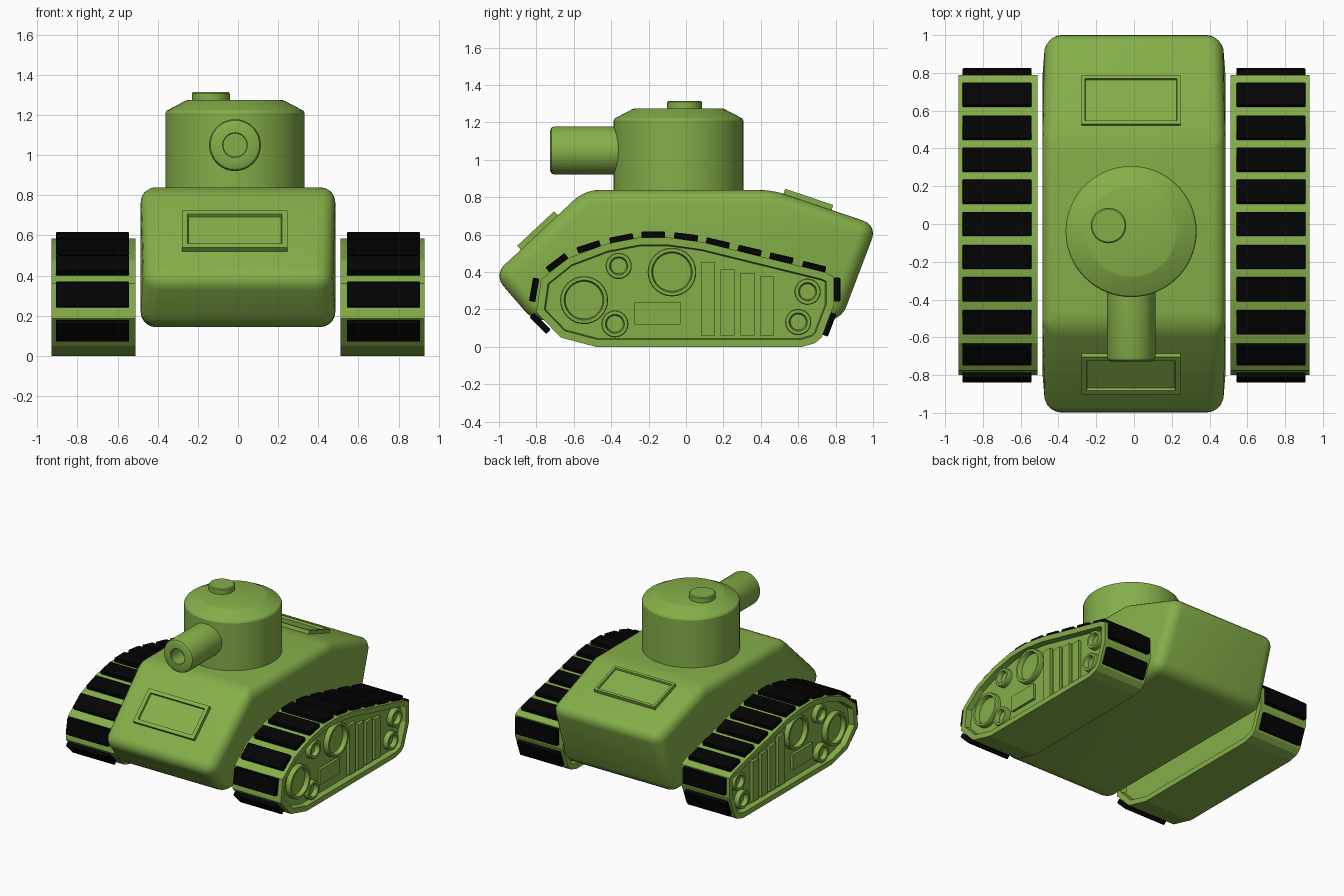
import bpy, bmesh, math
from mathutils import Matrix, Vector

if "Cube" in bpy.data.objects:
    bpy.data.objects.remove(bpy.data.objects["Cube"])


def material(name, rgb):
    m = bpy.data.materials.new(name)
    m.diffuse_color = (*rgb, 1)
    m.use_nodes = True
    m.node_tree.nodes["Principled BSDF"].inputs["Base Color"].default_value = m.diffuse_color
    return m


GREEN = material("army_green", (0.235, 0.43, 0.066))
BLACK = material("rubber_black", (0.0012, 0.0012, 0.0012))


def finish(bm, name, mat=GREEN, matrix=Matrix(), angle=35):
    bmesh.ops.transform(bm, matrix=matrix, verts=bm.verts)
    bmesh.ops.recalc_face_normals(bm, faces=bm.faces)
    me = bpy.data.meshes.new(name)
    bm.to_mesh(me)
    bm.free()
    me.materials.append(mat)
    ob = bpy.data.objects.new(name, me)
    bpy.context.collection.objects.link(ob)
    bpy.ops.object.select_all(action='DESELECT')
    ob.select_set(True)
    bpy.context.view_layer.objects.active = ob
    bpy.ops.object.shade_smooth_by_angle(angle=math.radians(angle))
    return ob


def prism(points, x0, x1):
    """Extrude a (y, z) side profile from x0 to x1."""
    bm = bmesh.new()
    f = bm.faces.new([bm.verts.new((x0, y, z)) for y, z in points])
    ext = bmesh.ops.extrude_face_region(bm, geom=[f])
    bmesh.ops.translate(bm, vec=(x1 - x0, 0, 0),
                        verts=[v for v in ext['geom'] if isinstance(v, bmesh.types.BMVert)])
    bmesh.ops.recalc_face_normals(bm, faces=bm.faces)
    return bm


def box(size):
    bm = bmesh.new()
    bmesh.ops.create_cube(bm, size=1, matrix=Matrix.Diagonal((*size, 1)))
    return bm


def recess(bm, direction, rim, depth, slope=0.003):
    """Sink the faces that point along direction, leaving a rim."""
    bm.normal_update()
    d = Vector(direction)
    for f in [f for f in bm.faces if f.normal.dot(d) > 0.99]:
        bmesh.ops.inset_region(bm, faces=[f], thickness=rim, use_even_offset=True)
        bmesh.ops.inset_region(bm, faces=[f], thickness=slope, depth=-depth, use_even_offset=True)


def lathe(name, profile, matrix, steps=48):
    """Spin an (r, z) profile about local z."""
    bm = bmesh.new()
    vs = [bm.verts.new((r, 0, z)) for r, z in profile]
    es = [bm.edges.new(p) for p in zip(vs, vs[1:])]
    bmesh.ops.spin(bm, geom=vs + es, cent=(0, 0, 0), axis=(0, 0, 1),
                   angle=2 * math.pi, steps=steps)
    bmesh.ops.remove_doubles(bm, verts=bm.verts, dist=1e-4)
    return finish(bm, name, GREEN, matrix, 30)


def place(x, y, z, deg=0, axis='X'):
    return Matrix.Translation((x, y, z)) @ Matrix.Rotation(math.radians(deg), 4, axis)


# Rounded hull, narrowing a little at the nose and tail
bm = prism([(-1.028, 0.385), (-0.82, 0.143), (0.83, 0.143), (1.022, 0.65),
            (0.46, 0.84), (-0.54, 0.84)], -0.485, 0.485)
bmesh.ops.bevel(bm, geom=list(bm.edges), offset=0.075, segments=5, profile=0.5,
                affect='EDGES', clamp_overlap=True)
for v in bm.verts:
    t = max(0, (abs(v.co.y) - 0.8) / 0.2)
    v.co.x *= 1 - 0.06 * t * t
finish(bm, "hull", angle=40)

# Framed hatches on the front and rear slopes
for name, y, z, deg, length, rim in (("front_hatch", -0.785, 0.613, 43, 0.27, 0.028),
                                     ("rear_hatch", 0.65, 0.776, -18.7, 0.272, 0.018)):
    bm = box((0.525, length, 0.055))
    recess(bm, (0, 0, 1), rim, 0.016)
    finish(bm, name, matrix=place(-0.016, y, z, deg))

# Turret, top hatch and gun barrel
lathe("turret", [(0, 0.8), (0.347, 0.8), (0.347, 1.21), (0.34, 1.222), (0.245, 1.272),
                 (0.235, 1.275), (0, 1.275)], place(-0.015, -0.04, 0), 64)
lathe("turret_hatch", [(0, 1.25), (0.094, 1.25), (0.094, 1.308), (0.087, 1.315), (0, 1.315)],
      place(-0.135, -0.008, 0))
lathe("gun_barrel", [(0, 0.2), (0.129, 0.2), (0.129, 0.703), (0.123, 0.719), (0.108, 0.727),
                     (0.062, 0.727), (0.058, 0.722), (0.058, 0.6), (0, 0.6)],
      place(-0.015, 0, 1.05, 90))

# Track unit data, seen from the side as (y, z)
TRACK = [(-0.80, 0.185), (-0.775, 0.36), (-0.63, 0.475), (-0.43, 0.55), (-0.25, 0.585),
         (-0.09, 0.585), (0.09, 0.56), (0.74, 0.40), (0.79, 0.375), (0.79, 0.22),
         (0.725, 0.05), (0.69, 0.02), (0.62, 0), (-0.48, 0), (-0.67, 0.05)]
PADS = [(-0.78, 0.125, -45), (-0.812, 0.305, 80), (-0.69, 0.45, 37), (-0.52, 0.535, 18),
        (-0.345, 0.579, 11), (-0.175, 0.60, 0), (0, 0.588, -7), (0.17, 0.555, -13),
        (0.34, 0.515, -13), (0.51, 0.474, -13), (0.685, 0.428, -14),
        (0.808, 0.307, 90), (0.765, 0.12, 69)]
WHEELS = [(-0.545, 0.25, 0.128), (-0.36, 0.433, 0.07), (-0.38, 0.123, 0.072),
          (-0.075, 0.40, 0.13), (0.65, 0.295, 0.07), (0.60, 0.133, 0.07)]

for s, side in ((-1, "left"), (1, "right")):
    # Track body with sunken sides
    bm = prism(TRACK, s * 0.512, s * 0.93)
    recess(bm, (1, 0, 0), 0.04, 0.045, 0.006)
    recess(bm, (-1, 0, 0), 0.04, 0.045, 0.006)
    finish(bm, side + "_track_body", angle=12)

    # Black tread pads
    for i, (y, z, deg) in enumerate(PADS):
        bm = box((0.365, 0.127, 0.034))
        bmesh.ops.bevel(bm, geom=list(bm.edges), offset=0.004, segments=1, affect='EDGES')
        finish(bm, f"{side}_tread_pad_{i}", BLACK, place(s * 0.725, y, z, deg))

    # Ring shaped wheels
    for i, (y, z, r) in enumerate(WHEELS):
        q = r - 0.024
        lathe(f"{side}_wheel_{i}", [(r, 0), (r, 0.036), (r - 0.004, 0.042), (q + 0.003, 0.042),
                                    (q, 0.038), (q - 0.004, 0.008), (0, 0.008)],
              place(s * 0.883, y, z, s * 90, 'Y'), 32)

    # Raised slats and a small plate between the wheels
    for i in range(4):
        top = (0.45, 0.415, 0.395, 0.375)[i]
        finish(box((0.036, 0.075, top - 0.06)), f"{side}_slat_{i}",
               matrix=place(s * 0.89, 0.118 + 0.105 * i, (top + 0.06) / 2))
    finish(box((0.03, 0.245, 0.12)), side + "_side_plate",
           matrix=place(s * 0.89, -0.153, 0.18))
